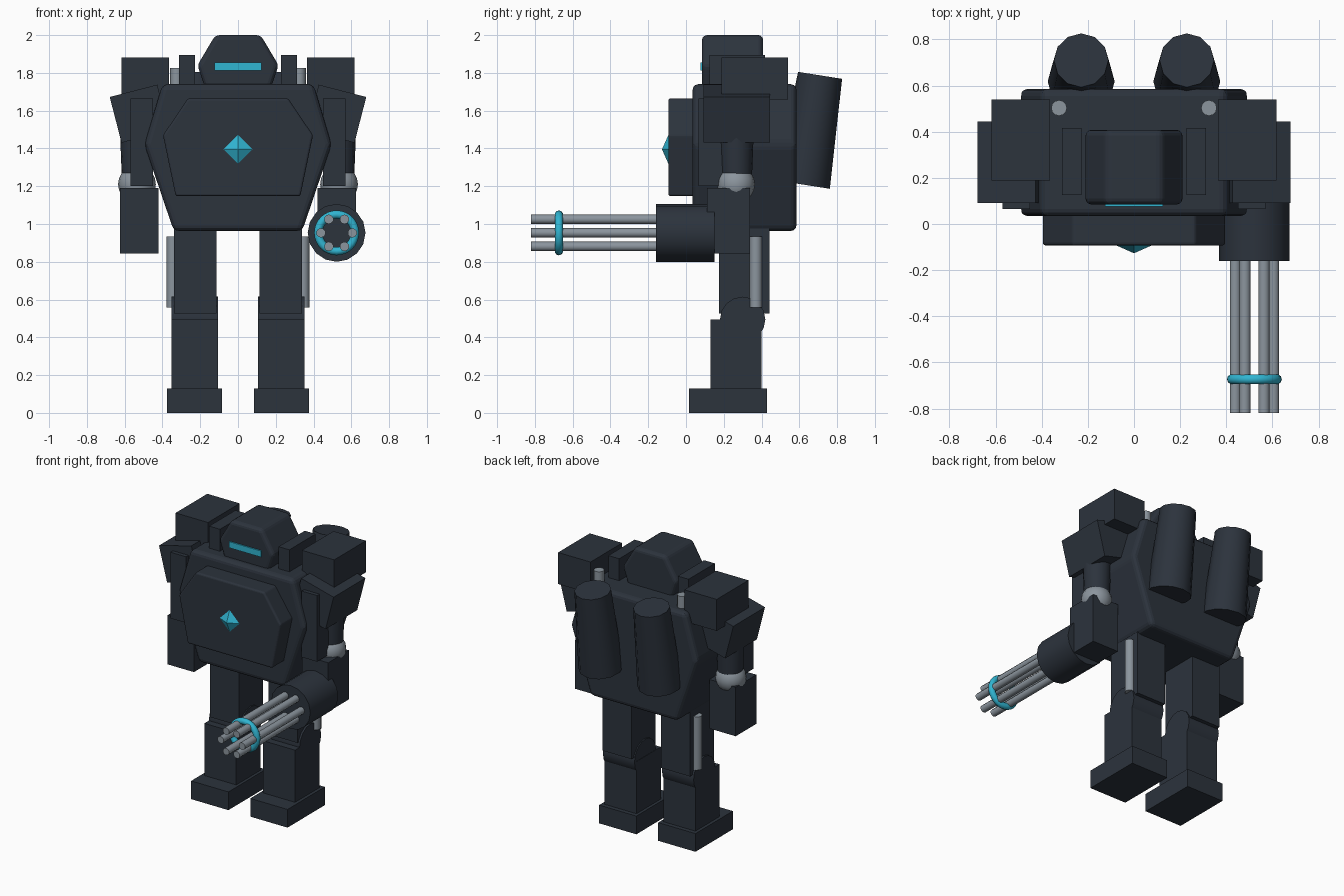
import bpy, bmesh, math
from mathutils import Vector, Matrix

cube = bpy.data.objects.get("Cube")
if cube:
    bpy.data.objects.remove(cube, do_unlink=True)


def material(name, rgb):
    m = bpy.data.materials.new(name)
    m.use_nodes = True
    m.diffuse_color = (*rgb, 1)
    m.node_tree.nodes["Principled BSDF"].inputs["Base Color"].default_value = (*rgb, 1)
    return m


DARK = material("dark slate", (0.025, 0.033, 0.046))
STEEL = material("pale steel", (0.26, 0.3, 0.34))
GLOW = material("cyan glow", (0.03, 0.46, 0.64))
FORWARD = Matrix.Rotation(math.pi / 2, 4, "X")
SIDEWAYS = Matrix.Rotation(math.pi / 2, 4, "Y")


def finish(name, bm, mat, bevel=0, smooth=False):
    bmesh.ops.recalc_face_normals(bm, faces=bm.faces)
    mesh = bpy.data.meshes.new(name)
    bm.to_mesh(mesh)
    bm.free()
    mesh.materials.append(mat)
    ob = bpy.data.objects.new(name, mesh)
    bpy.context.collection.objects.link(ob)
    if bevel:
        mod = ob.modifiers.new("rounded edges", "BEVEL")
        mod.width = bevel
        mod.segments = 3
        mod.limit_method = "ANGLE"
        mod.angle_limit = math.radians(25)
    if smooth:
        bpy.ops.object.select_all(action="DESELECT")
        ob.select_set(True)
        bpy.context.view_layer.objects.active = ob
        bpy.ops.object.shade_smooth_by_angle(angle=math.radians(40))
    return ob


def box(name, x, y, z, mat=DARK, tilt=0):
    """Box from (low, high) ranges, tilted about the y axis."""
    bm = bmesh.new()
    center = [(a + b) / 2 for a, b in (x, y, z)]
    size = [abs(b - a) for a, b in (x, y, z)]
    bmesh.ops.create_cube(bm, size=1, matrix=Matrix.Translation(center)
                          @ Matrix.Rotation(tilt, 4, "Y") @ Matrix.Diagonal((*size, 1)))
    return finish(name, bm, mat)


def tube(name, center, r1, r2, length, mat=DARK, sides=16, turn=Matrix()):
    bm = bmesh.new()
    bmesh.ops.create_cone(bm, cap_ends=True, segments=sides, radius1=r1, radius2=r2,
                          depth=length, matrix=Matrix.Translation(center) @ turn)
    return finish(name, bm, mat, smooth=True)


def slab(name, half_outline, y, bevel):
    """Symmetric front outline, given as (half width, height), extruded in depth."""
    outline = half_outline + [(-w, z) for w, z in reversed(half_outline)]
    bm = bmesh.new()
    face = bm.faces.new([bm.verts.new((w, y[0], z)) for w, z in outline])
    new = bmesh.ops.extrude_face_region(bm, geom=[face])["geom"]
    bmesh.ops.translate(bm, vec=(0, y[1] - y[0], 0),
                        verts=[v for v in new if isinstance(v, bmesh.types.BMVert)])
    return finish(name, bm, DARK, bevel)


# Torso, chest and head
slab("torso", [(0.4, 1.74), (0.495, 1.42), (0.34, 0.963)], (0.035, 0.585), 0.03)
slab("chest_plate", [(0.265, 1.665), (0.397, 1.47), (0.33, 1.148)], (-0.093, 0.1), 0.012)
slab("head", [(0.12, 2.0), (0.215, 1.84), (0.17, 1.71)], (0.085, 0.408), 0.025)
box("visor", (-0.125, 0.125), (0.076, 0.09), (1.812, 1.855), GLOW)
bm = bmesh.new()
bmesh.ops.create_cone(bm, segments=4, radius1=0.09, radius2=0, depth=0.04, cap_ends=True,
                      matrix=Matrix.Translation((0, -0.107, 1.395)) @ FORWARD)
finish("chest_gem", bm, GLOW)

for side, s in (("left", 1), ("right", -1)):
    def sx(a, b):
        return tuple(sorted((s * a, s * b)))

    # Collar, exhaust pipe and back tank
    box(side + "_collar_guard", sx(0.228, 0.312), (0.125, 0.417), (1.7, 1.895))
    tube(side + "_exhaust_pipe", (s * 0.325, 0.503, 1.75), 0.034, 0.034, 0.15, STEEL, 12)
    tube(side + "_back_tank", (s * 0.229, 0.664, 1.498), 0.145, 0.118, 0.585,
         sides=12, turn=Matrix.Rotation(math.radians(-9), 4, "X"))

    # Shoulder and arm
    box(side + "_shoulder_block", sx(0.365, 0.617), (0.188, 0.54), (1.66, 1.882))
    box(side + "_shoulder_pad", sx(0.392, 0.652), (0.092, 0.445), (1.459, 1.709),
        tilt=s * math.radians(14.5))
    box(side + "_arm_plate", sx(0.45, 0.57), (0.065, 0.2), (1.2, 1.665))
    tube(side + "_upper_arm", (s * 0.533, 0.267, 1.42), 0.082, 0.096, 0.36)
    bm = bmesh.new()
    bmesh.ops.create_uvsphere(bm, u_segments=16, v_segments=10, radius=0.1,
                              matrix=Matrix.Translation((s * 0.535, 0.265, 1.21)))
    finish(side + "_elbow", bm, STEEL, smooth=True)
    box(side + "_forearm", sx(0.42, 0.625), (0.11, 0.34), (0.845, 1.19))

    # Leg
    box(side + "_thigh", sx(0.115, 0.34), (0.175, 0.442), (0.525, 1.02))
    tube(side + "_thigh_piston", (s * 0.345, 0.37, 0.745), 0.033, 0.033, 0.375, STEEL, 12)
    tube(side + "_knee", (s * 0.23, 0.3, 0.495), 0.12, 0.12, 0.246, turn=SIDEWAYS)
    box(side + "_shin", sx(0.105, 0.353), (0.13, 0.4), (0.1, 0.495))
    box(side + "_foot", sx(0.085, 0.375), (0.015, 0.43), (0, 0.128))

# Rotary gun on the left arm
GUN = Vector((0.522, 0, 0.953))
tube("gun_housing", GUN + Vector((0, -0.005, 0)), 0.153, 0.153, 0.31, turn=FORWARD)
for i in range(6):
    a = i * math.pi / 3
    offset = Vector((0.083 * math.cos(a), -0.46, 0.083 * math.sin(a)))
    tube("gun_barrel_%d" % (i + 1), GUN + offset, 0.025, 0.025, 0.72, STEEL, 10, FORWARD)
bpy.ops.mesh.primitive_torus_add(major_radius=0.097, minor_radius=0.022, major_segments=32,
                                 minor_segments=10, location=GUN + Vector((0, -0.673, 0)),
                                 rotation=(math.pi / 2, 0, 0))
ring = bpy.context.object
ring.name = "gun_ring"
ring.data.materials.append(GLOW)
bpy.ops.object.shade_smooth_by_angle(angle=math.radians(60))
